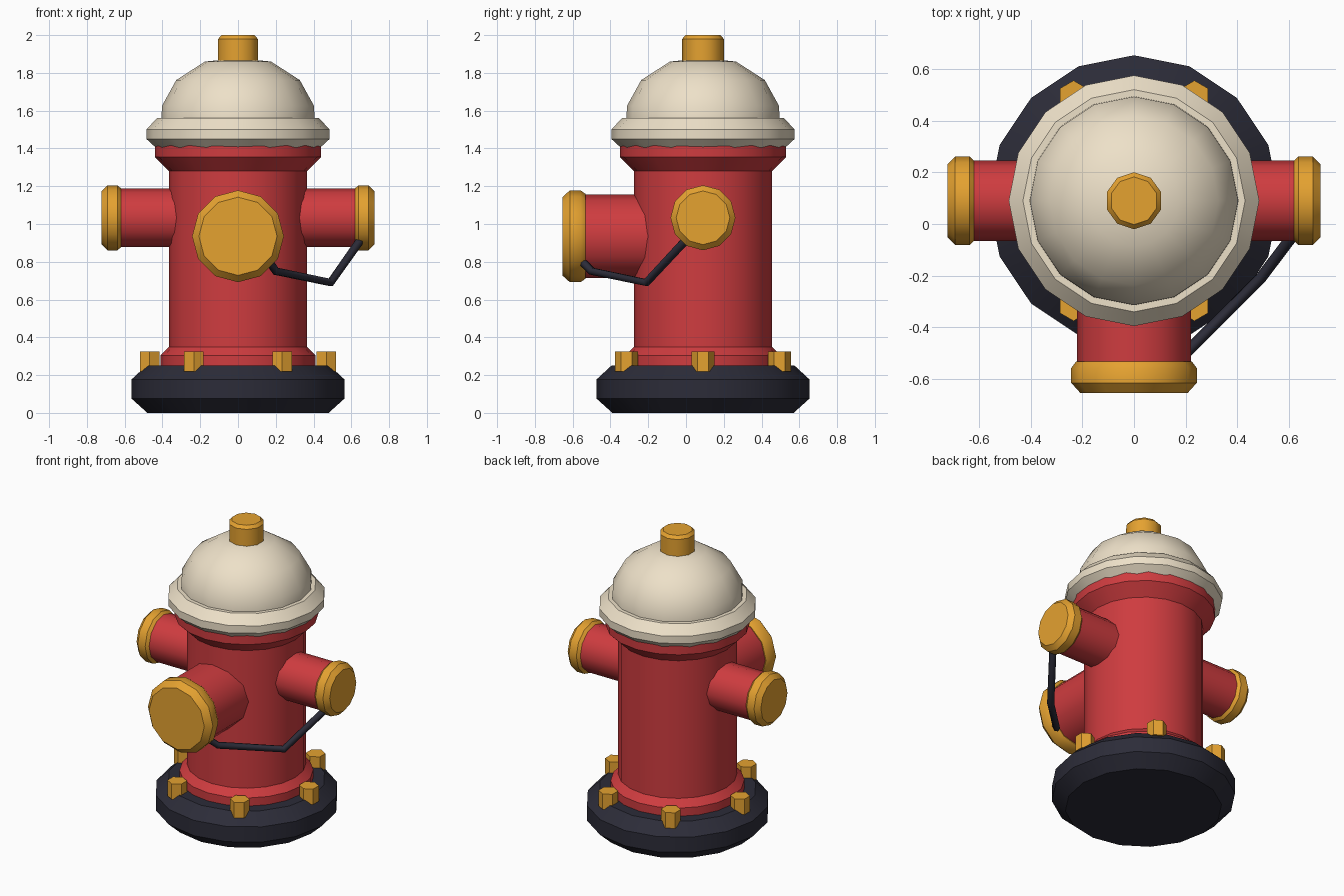
import bpy, bmesh
from math import radians, pi, sin, cos
from mathutils import Matrix

if "Cube" in bpy.data.objects:
    bpy.data.objects.remove(bpy.data.objects["Cube"])

CY = 0.09  # y of the hydrant's main axis


def material(name, rgb):
    m = bpy.data.materials.new(name)
    m.diffuse_color = (*rgb, 1)
    m.use_nodes = True
    m.node_tree.nodes["Principled BSDF"].inputs["Base Color"].default_value = m.diffuse_color
    return m


RED = material("red_paint", (0.62, 0.045, 0.05))
CREAM = material("cream_paint", (0.85, 0.75, 0.58))
YELLOW = material("yellow_paint", (0.78, 0.36, 0.03))
DARK = material("dark_iron", (0.025, 0.025, 0.04))


def shade(ob, angle=40):
    bpy.ops.object.select_all(action='DESELECT')
    ob.select_set(True)
    bpy.context.view_layer.objects.active = ob
    bpy.ops.object.shade_smooth_by_angle(angle=radians(angle))


def lathe(name, profile, sides, mat, loc=(0, CY, 0), rot=None, phase=0):
    """Closed turned solid from (radius, height) points, bottom to top."""
    bm = bmesh.new()
    rings = []
    for r, h in profile:
        if r == 0:
            rings.append([bm.verts.new((0, 0, h))])
        else:
            angles = [phase + 2 * pi * i / sides for i in range(sides)]
            rings.append([bm.verts.new((r * cos(a), r * sin(a), h)) for a in angles])
    for a, b in zip(rings, rings[1:]):
        for i in range(sides):
            j = (i + 1) % sides
            bm.faces.new((a[i], a[j], b[0]) if len(b) == 1 else (a[i], a[j], b[j], b[i]))
    bm.faces.new(rings[0][::-1])
    if len(rings[-1]) > 1:
        bm.faces.new(rings[-1])
    if rot:
        bm.transform(rot)
    me = bpy.data.meshes.new(name)
    bm.to_mesh(me)
    bm.free()
    ob = bpy.data.objects.new(name, me)
    ob.location = loc
    me.materials.append(mat)
    bpy.context.collection.objects.link(ob)
    shade(ob)
    return ob


# Base, barrel, bonnet and top nut
lathe("base", [(0.48, 0), (0.563, 0.075), (0.563, 0.178), (0.485, 0.25)], 16, DARK)
lathe("barrel", [(0.41, 0.24), (0.41, 0.305), (0.365, 0.35), (0.365, 1.28),
                 (0.44, 1.355), (0.44, 1.43)], 20, RED)
lathe("bonnet_rim", [(0.425, 1.395), (0.485, 1.45), (0.485, 1.5), (0.43, 1.56)], 16, CREAM)
lathe("bonnet_dome", [(0.405, 1.54), (0.403, 1.625), (0.327, 1.762), (0.175, 1.86),
                      (0, 1.877)], 16, CREAM)
lathe("top_nut", [(0.11, 1.84), (0.11, 1.98), (0.092, 2.0)], 10, YELLOW, phase=pi / 2)

# Flange bolts
for i in range(6):
    a = i * pi / 3
    lathe(f"flange_bolt_{i + 1}", [(0.06, 0.22), (0.06, 0.325)], 6, YELLOW,
          (0.468 * cos(a), CY + 0.468 * sin(a), 0), phase=pi / 2)

# Side outlets with caps
for side, s in (("right", 1), ("left", -1)):
    turn = Matrix.Rotation(s * pi / 2, 4, 'Y')
    at = (0, CY, 1.033)
    lathe(f"{side}_outlet", [(0.155, 0.28), (0.155, 0.65)], 12, RED, at, turn)
    lathe(f"{side}_cap", [(0.148, 0.612), (0.172, 0.637), (0.172, 0.692), (0.142, 0.722)],
          12, YELLOW, at, turn)

# Large front outlet with cap
turn = Matrix.Rotation(pi / 2, 4, 'X')
at = (0, CY, 0.935)
lathe("front_outlet", [(0.22, 0.25), (0.22, 0.68)], 12, RED, at, turn)
lathe("front_cap", [(0.225, 0.623), (0.243, 0.648), (0.243, 0.705), (0.207, 0.745)],
      12, YELLOW, at, turn)

# Retaining chain between the front and right caps
cu = bpy.data.curves.new("cap_chain", 'CURVE')
cu.dimensions = '3D'
cu.bevel_depth = 0.022
cu.bevel_resolution = 1
cu.use_fill_caps = True
path = [(0.17, -0.545, 0.795), (0.2, -0.5, 0.75), (0.49, -0.21, 0.69), (0.645, -0.005, 0.91)]
sp = cu.splines.new('POLY')
sp.points.add(len(path) - 1)
for p, co in zip(sp.points, path):
    p.co = (*co, 1)
cu.materials.append(DARK)
chain = bpy.data.objects.new("cap_chain", cu)
bpy.context.collection.objects.link(chain)
